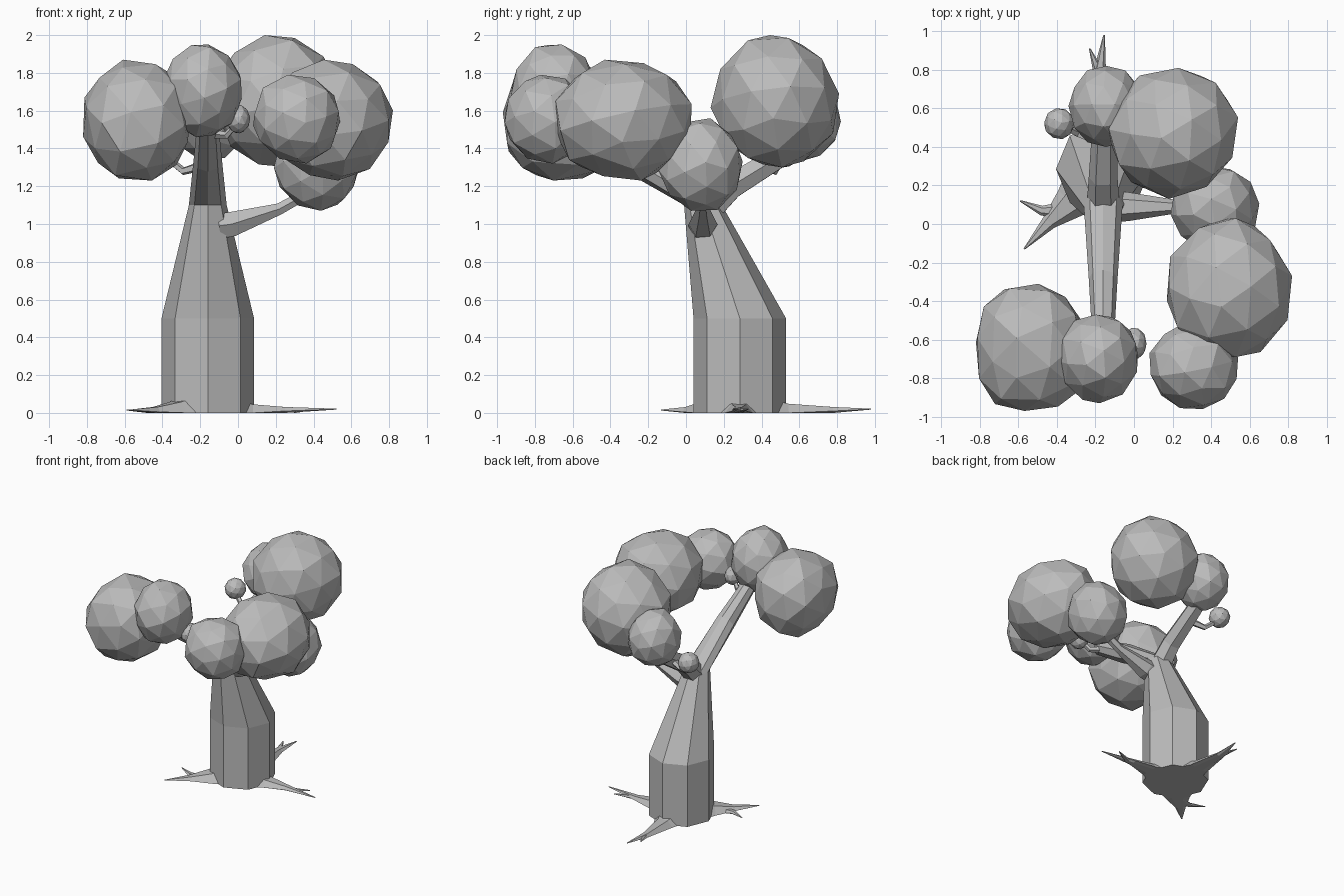
import bpy, bmesh, math, random
from mathutils import Vector, Euler

if "Cube" in bpy.data.objects:
    bpy.data.objects.remove(bpy.data.objects["Cube"], do_unlink=True)

random.seed(4)

# One grey for the whole tree
grey = bpy.data.materials.new("plain_grey")
grey.use_nodes = True
grey.diffuse_color = (0.5, 0.5, 0.5, 1)
grey.node_tree.nodes["Principled BSDF"].inputs["Base Color"].default_value = (0.5, 0.5, 0.5, 1)


def finish(bm, name):
    """Turn a bmesh into a flat shaded object."""
    bmesh.ops.recalc_face_normals(bm, faces=bm.faces)
    mesh = bpy.data.meshes.new(name)
    bm.to_mesh(mesh)
    bm.free()
    mesh.materials.append(grey)
    obj = bpy.data.objects.new(name, mesh)
    bpy.context.collection.objects.link(obj)
    return obj


def limb(name, rings, sides=8, level=0, squash=1.0):
    """Tapered tube through (x, y, z, radius) rings; the first `level` rings lie flat."""
    bm = bmesh.new()
    centres = [Vector(r[:3]) for r in rings]
    loops = []
    for i, c in enumerate(centres):
        if i < level:
            u, v = Vector((1, 0, 0)), Vector((0, 1, 0))
        else:
            t = centres[min(i + 1, len(rings) - 1)] - centres[max(i - 1, 0)]
            u = Vector((1, 0, 0)) if level else t.cross(Vector((0, 0, 1))).normalized()
            v = t.cross(u).normalized()
        loop = []
        for k in range(sides):
            a = 2 * math.pi * k / sides
            p = c + rings[i][3] * (math.cos(a) * u + math.sin(a) * v * squash)
            p.z = max(p.z, 0)
            loop.append(bm.verts.new(p))
        loops.append(loop)
    for a, b in zip(loops, loops[1:]):
        for k in range(sides):
            n = (k + 1) % sides
            bm.faces.new((a[k], a[n], b[n], b[k]))
    bm.faces.new(loops[0][::-1])
    bm.faces.new(loops[-1])
    return finish(bm, name)


def foliage(name, low, high, jitter=0.035, boxy=1.0):
    """Faceted, slightly uneven ball that fills the box from low to high."""
    bm = bmesh.new()
    bmesh.ops.create_icosphere(bm, subdivisions=2, radius=1)
    turn = Euler([random.uniform(0, math.pi) for _ in range(3)]).to_matrix()
    for v in bm.verts:
        p = turn @ v.co * (1 + random.uniform(-jitter, jitter))
        v.co = [math.copysign(abs(c) ** boxy, c) for c in p]
    for axis in range(3):
        lo = min(v.co[axis] for v in bm.verts)
        hi = max(v.co[axis] for v in bm.verts)
        for v in bm.verts:
            f = (v.co[axis] - lo) / (hi - lo)
            v.co[axis] = low[axis] + f * (high[axis] - low[axis])
    return finish(bm, name)


# Trunk that bends forward into the front branch
limb("trunk", [(-.16, .285, 0, .245), (-.16, .285, .5, .245), (-.16, .09, 1.1, .1),
               (-.16, -.28, 1.34, .075), (-.16, -.62, 1.55, .055)], level=3)

# Side branches and twigs
limb("back_branch", [(-.16, .1, 1.06, .085), (-.16, .24, 1.2, .075), (-.15, .6, 1.42, .06)], 6)
limb("left_branch", [(-.1, .09, .99, .08), (-.03, .09, 1.0, .075),
                     (.22, .09, 1.08, .035), (.4, .09, 1.18, .03)], 6)
limb("back_twig", [(-.15, .42, 1.32, .03), (-.29, .47, 1.28, .022), (-.39, .52, 1.36, .018)], 5)
limb("front_twig", [(-.16, -.52, 1.48, .03), (-.06, -.58, 1.47, .02), (.01, -.62, 1.55, .015)], 5)

# Roots: a main taper with a small forked tip
limb("right_root", [(-.26, .18, 0, .13), (-.33, .11, 0, .09), (-.44, .01, .005, .04),
                    (-.57, -.13, .015, .004)], 6, squash=.75)
limb("right_root_fork", [(-.38, .07, 0, .045), (-.48, .07, .01, .025), (-.59, .12, .015, .004)], 6, squash=.6)
limb("left_root", [(.0, .28, 0, .12), (.08, .28, 0, .075), (.25, .28, .01, .035),
                   (.52, .25, .02, .004)], 6, squash=.7)
limb("left_root_fork", [(.3, .28, .01, .025), (.42, .33, .02, .004)], 6, squash=.6)
limb("back_root", [(-.16, .44, 0, .12), (-.17, .54, 0, .08), (-.18, .78, .01, .035),
                   (-.155, .98, .02, .004)], 6, squash=.7)
limb("back_root_fork", [(-.18, .78, .01, .03), (-.23, .91, .025, .004)], 6, squash=.6)

# Leaf clumps
foliage("foliage_front_right", (-.82, -.97, 1.23), (-.25, -.31, 1.87), .05, .88)
foliage("foliage_front_top", (-.4, -.93, 1.46), (.02, -.47, 1.95))
foliage("foliage_front_left", (.08, -.96, 1.32), (.54, -.51, 1.79))
foliage("foliage_left_large", (.17, -.69, 1.23), (.82, .03, 1.87))
foliage("foliage_left_low", (.19, -.15, 1.07), (.65, .3, 1.56))
foliage("foliage_back_large", (-.13, .13, 1.3), (.54, .81, 2.0))
foliage("foliage_back_small", (-.34, .4, 1.33), (.05, .82, 1.77))
foliage("bud_front", (-.06, -.7, 1.48), (.065, -.54, 1.63), .02)
foliage("bud_back", (-.465, .44, 1.3), (-.31, .6, 1.46), .02)
